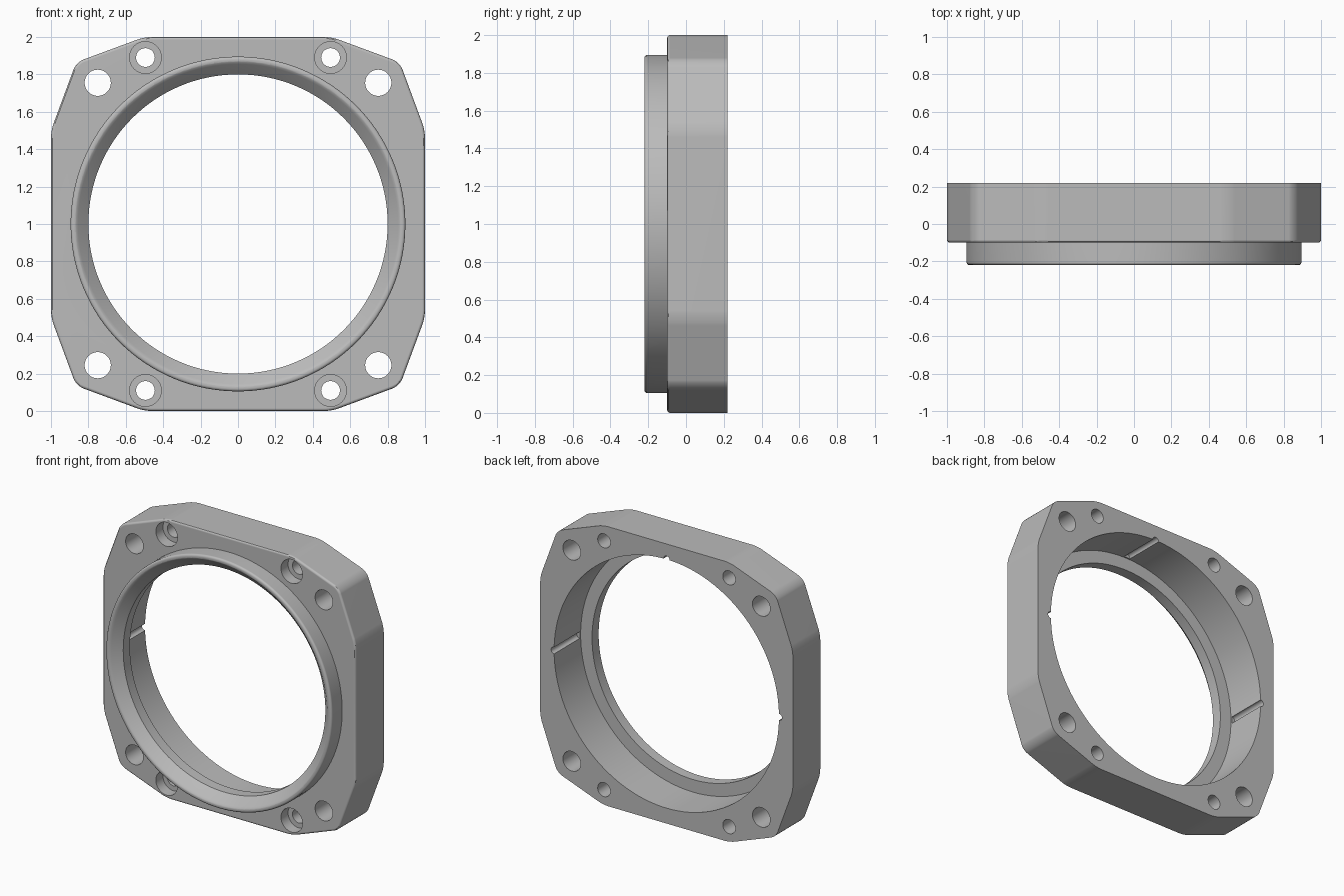
import bpy, bmesh, math
from mathutils import Matrix, Vector

if "Cube" in bpy.data.objects:
    bpy.data.objects.remove(bpy.data.objects["Cube"], do_unlink=True)

FRONT, BACK, STEP, MID = -0.22, 0.22, -0.10, 1.0

grey = bpy.data.materials.new("plain_grey")
grey.use_nodes = True
grey.diffuse_color = (0.5, 0.5, 0.5, 1)
grey.node_tree.nodes["Principled BSDF"].inputs["Base Color"].default_value = (0.5, 0.5, 0.5, 1)


def finish(bm, name):
    bmesh.ops.recalc_face_normals(bm, faces=bm.faces)
    mesh = bpy.data.meshes.new(name)
    bm.to_mesh(mesh)
    bm.free()
    mesh.materials.append(grey)
    obj = bpy.data.objects.new(name, mesh)
    bpy.context.collection.objects.link(obj)
    return obj


def lathe(name, profile, x=0, z=MID, steps=128):
    """Solid turned about the y direction; profile holds (radius, y)."""
    bm = bmesh.new()
    verts = [bm.verts.new((r, y, 0)) for r, y in profile]
    edges = [bm.edges.new(pair) for pair in zip(verts, verts[1:])]
    bmesh.ops.spin(bm, geom=verts + edges, cent=(0, 0, 0), axis=(0, 1, 0),
                   angle=math.tau, steps=steps, use_duplicate=False)
    bmesh.ops.remove_doubles(bm, verts=bm.verts, dist=1e-5)
    bmesh.ops.translate(bm, verts=bm.verts, vec=(x, 0, z))
    return finish(bm, name)


def rod(name, x, z, radius, y0, y1, steps=32):
    return lathe(name, [(0, y0), (radius, y0), (radius, y1), (0, y1)], x, z, steps)


def combine(target, tool, operation):
    mod = target.modifiers.new(operation, 'BOOLEAN')
    mod.operation = operation
    mod.solver = 'EXACT'
    mod.object = tool
    bpy.context.view_layer.objects.active = target
    bpy.ops.object.modifier_apply(modifier=mod.name)
    bpy.data.objects.remove(tool, do_unlink=True)


# Plate: twelve-sided outline with rounded corners and a softened front rim
corner = [(1, 0.5), (0.865, 0.865), (0.5, 1)]
outline = []
for q in range(4):
    turn = Matrix.Rotation(q * math.pi / 2, 2)
    outline += [turn @ Vector(p) for p in corner]
bm = bmesh.new()
face = bm.faces.new([bm.verts.new((p.x, STEP, p.y + MID)) for p in outline])
grown = bmesh.ops.extrude_face_region(bm, geom=[face], use_keep_orig=True)
moved = [g for g in grown["geom"] if isinstance(g, bmesh.types.BMVert)]
bmesh.ops.translate(bm, verts=moved, vec=(0, BACK - STEP, 0))
bmesh.ops.recalc_face_normals(bm, faces=bm.faces)
upright = [e for e in bm.edges if abs(e.verts[0].co.y - e.verts[1].co.y) > 0.1]
bmesh.ops.bevel(bm, geom=upright, offset=0.04, segments=5, profile=0.5, affect='EDGES')
rim = [e for e in bm.edges if all(abs(v.co.y - STEP) < 1e-4 for v in e.verts)]
bmesh.ops.bevel(bm, geom=rim, offset=0.015, segments=3, profile=0.5, affect='EDGES')
plate = finish(bm, "mounting_flange")

# Raised round collar with a rounded outer front edge
FILLET = 0.015
arc = [(0.895 - FILLET + FILLET * math.sin(a), FRONT + FILLET - FILLET * math.cos(a))
       for a in (i * math.pi / 8 for i in range(5))]
collar = lathe("collar", [(0, FRONT)] + arc + [(0.895, 0), (0, 0)])
combine(plate, collar, 'UNION')

# Stepped bore: flared mouth, narrow lip, wide rear seat
bore = lathe("bore_cutter", [(0, -0.3), (0.94, -0.3), (0.88, -0.225), (0.865, -0.217),
                             (0.855, -0.21), (0.8, -0.155), (0.8, -0.08),
                             (0.89, -0.08), (0.89, 0.3), (0, 0.3)])
combine(plate, bore, 'DIFFERENCE')

# Three half-round grooves along the rear seat
for x, z in ((0.89, 0), (-0.89, 0), (0, 0.89)):
    combine(plate, rod("groove_cutter", x, z + MID, 0.024, -0.07, 0.3, 24), 'DIFFERENCE')

# Corner through holes and counterbored screw holes
for sx in (-1, 1):
    for sz in (-1, 1):
        combine(plate, rod("corner_hole_cutter", sx * 0.75, MID + sz * 0.755,
                           0.07, -0.3, 0.3, 48), 'DIFFERENCE')
        screw = lathe("screw_hole_cutter",
                      [(0, -0.3), (0.085, -0.3), (0.085, -0.02), (0.05, -0.02),
                       (0.05, 0.3), (0, 0.3)], sx * 0.495, MID + sz * 0.89, 48)
        combine(plate, screw, 'DIFFERENCE')

# Smooth curved walls, keep machined edges crisp
for obj in bpy.context.selected_objects:
    obj.select_set(False)
plate.select_set(True)
bpy.context.view_layer.objects.active = plate
bpy.ops.object.shade_smooth_by_angle(angle=math.radians(30))
weighted = plate.modifiers.new("even_normals", 'WEIGHTED_NORMAL')
weighted.keep_sharp = True
